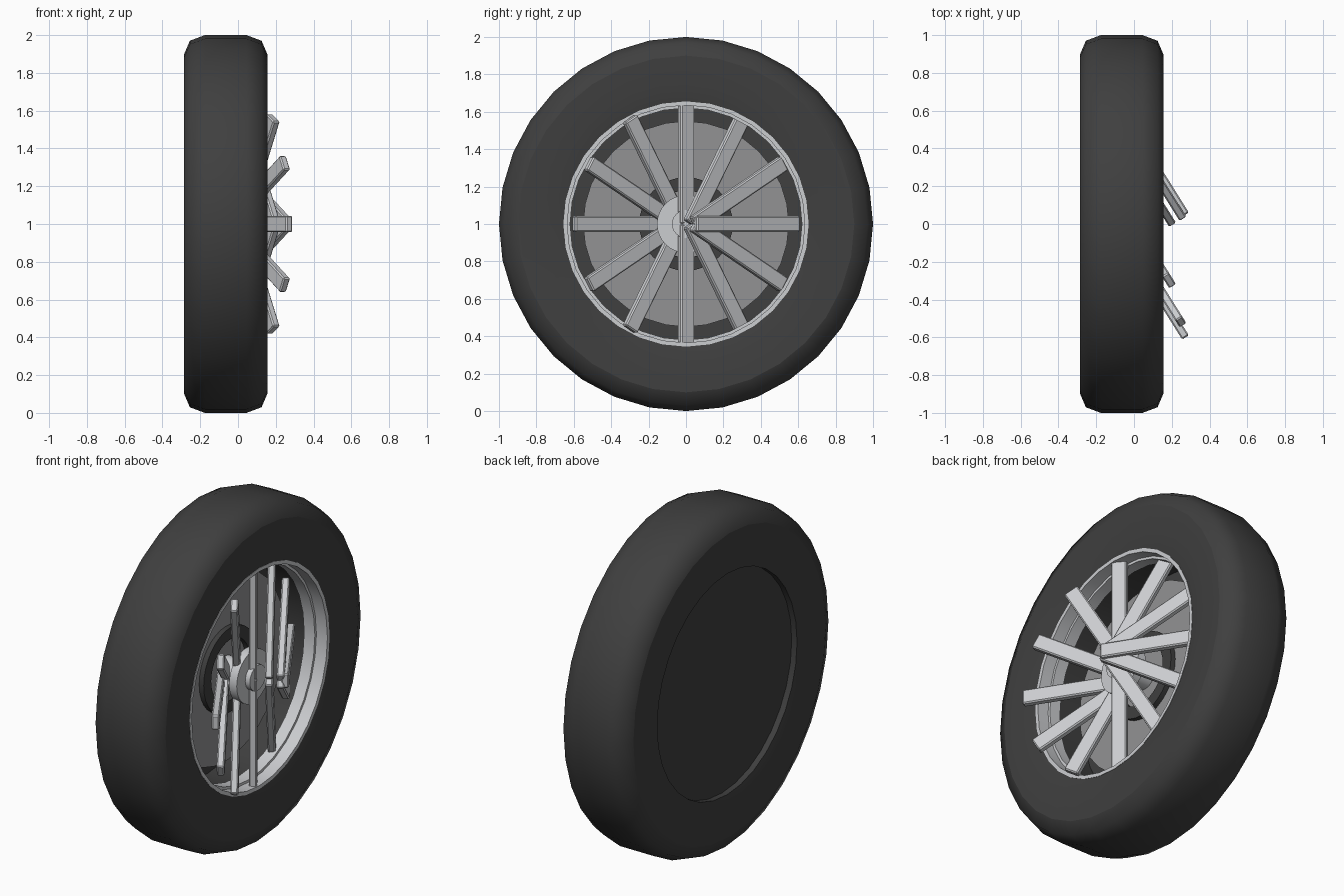
import bpy, bmesh, math
from mathutils import Matrix

cube = bpy.data.objects.get("Cube")
if cube:
    bpy.data.objects.remove(cube, do_unlink=True)


def material(name, rgb):
    m = bpy.data.materials.new(name)
    m.use_nodes = True
    colour = (*rgb, 1)
    m.diffuse_color = colour
    bsdf = next(n for n in m.node_tree.nodes if n.type == "BSDF_PRINCIPLED")
    bsdf.inputs["Base Color"].default_value = colour
    return m


RUBBER = material("dark rubber", (0.05, 0.05, 0.05))
METAL = material("light metal", (0.6, 0.61, 0.63))
STEEL = material("grey steel", (0.29, 0.29, 0.295))


def finish(name, bm, mat, angle=30):
    bmesh.ops.recalc_face_normals(bm, faces=bm.faces)
    mesh = bpy.data.meshes.new(name)
    bm.to_mesh(mesh)
    bm.free()
    mesh.materials.append(mat)
    mesh.shade_smooth()
    mesh.set_sharp_from_angle(angle=math.radians(angle))
    ob = bpy.data.objects.new(name, mesh)
    bpy.context.collection.objects.link(ob)
    ob.location.z = 1
    return ob


def lathe(name, profile, mat, segments=32, angle=30):
    """Spin a closed (x, radius) profile round the axle."""
    bm = bmesh.new()
    rings = []
    for i in range(segments):
        a = 2 * math.pi * i / segments
        rings.append([bm.verts.new((x, r * math.cos(a), r * math.sin(a)))
                      for x, r in profile])
    n = len(profile)
    for i in range(segments):
        p, q = rings[i], rings[(i + 1) % segments]
        for j in range(n):
            k = (j + 1) % n
            bm.faces.new((p[j], p[k], q[k], q[j]))
    return finish(name, bm, mat, angle)


def disc(name, x0, x1, radius, mat, segments=32):
    bm = bmesh.new()
    bmesh.ops.create_cone(bm, cap_ends=True, segments=segments, radius1=radius,
                          radius2=radius, depth=x1 - x0)
    bm.transform(Matrix.Translation(((x0 + x1) / 2, 0, 0))
                 @ Matrix.Rotation(math.pi / 2, 4, "Y"))
    return finish(name, bm, mat)


# Tyre, mirrored about its own middle plane
MID = -0.065
half = [(0.11, 1.0), (0.19, 0.97), (0.22, 0.9), (0.22, 0.74), (0.205, 0.655)]
profile = ([(MID + x, r) for x, r in half]
           + [(MID - x, r) for x, r in reversed(half)])
tyre = lathe("tyre", profile, RUBBER, angle=50)

# Crisp edge where the shoulder meets the sidewall
mesh = tyre.data
sharp = mesh.attributes.get("sharp_edge") or mesh.attributes.new(
    "sharp_edge", "BOOLEAN", "EDGE")
for e in mesh.edges:
    if all(abs(math.hypot(*mesh.vertices[v].co.yz) - 0.9) < 0.01
           for v in e.vertices):
        sharp.data[e.index].value = True

# Closed back and stepped rim
disc("back_plate", -0.235, -0.2, 0.656, RUBBER)
lathe("rim", [(0.142, 0.656), (0.142, 0.635), (0.07, 0.635),
              (0.07, 0.62), (0.0, 0.62), (0.0, 0.656)], METAL)

# Brake disc with its dark collar
disc("brake_disc", -0.12, -0.08, 0.55, STEEL)
lathe("brake_collar", [(-0.1, 0.25), (-0.05, 0.25),
                       (-0.05, 0.18), (-0.1, 0.18)], RUBBER)

# Hub and axle
disc("hub", 0.05, 0.1, 0.155, METAL)
disc("axle", -0.2, 0.13, 0.075, METAL, 24)

# Twelve spokes, all skewed the same way about the vertical
LENGTH, SPOKES, SKEW = 0.65, 12, 0.56
for i in range(SPOKES):
    a = 2 * math.pi * i / SPOKES
    bm = bmesh.new()
    bmesh.ops.create_cube(bm, size=1, matrix=Matrix.Diagonal((0.042, LENGTH, 0.086, 1)))
    bmesh.ops.bevel(bm, geom=bm.edges[:], offset=0.007, segments=1, affect="EDGES")
    mid = Matrix.Translation((0.1, LENGTH / 2 * math.cos(a), LENGTH / 2 * math.sin(a)))
    bm.transform(mid @ Matrix.Rotation(SKEW, 4, "Z") @ Matrix.Rotation(a, 4, "X"))
    finish(f"spoke_{i + 1}", bm, METAL)
